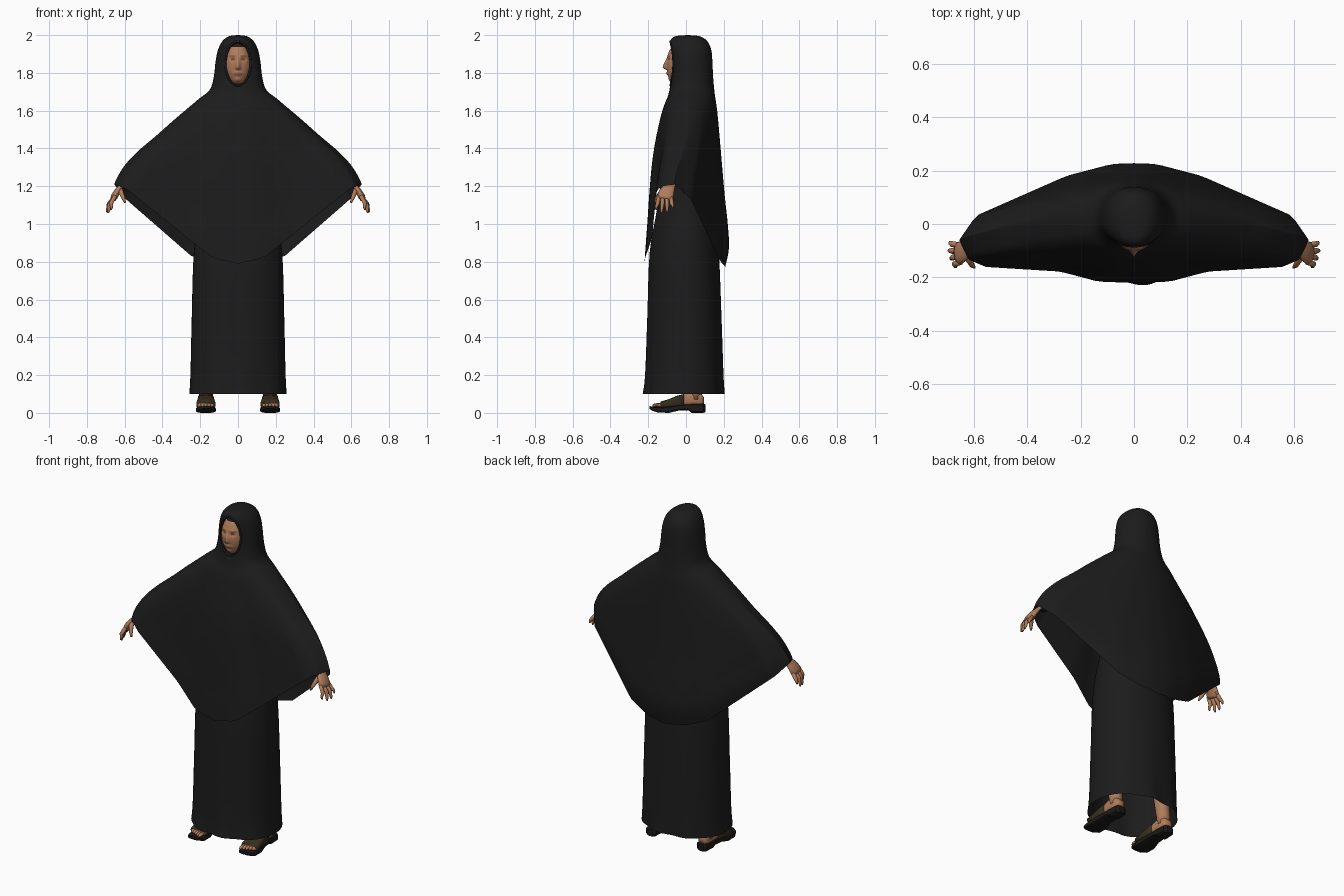
import bpy, bmesh
from math import cos, sin, pi, exp, sqrt
from mathutils import Vector

cube = bpy.data.objects.get("Cube")
if cube:
    bpy.data.objects.remove(cube, do_unlink=True)


def material(name, r, g, b):
    m = bpy.data.materials.new(name)
    m.use_nodes = True
    m.diffuse_color = (r, g, b, 1)
    m.node_tree.nodes["Principled BSDF"].inputs["Base Color"].default_value = (r, g, b, 1)
    return m


CLOTH = material("black cloth", 0.0115, 0.0115, 0.0115)
SKIN = material("brown skin", 0.43, 0.20, 0.105)
BROW = material("dark brow", 0.16, 0.075, 0.04)
LIPS = material("lips", 0.33, 0.13, 0.08)
STRAP = material("olive strap", 0.035, 0.027, 0.012)
SOLE = material("dark sole", 0.011, 0.010, 0.009)


def finish(bm, name, mats):
    bmesh.ops.recalc_face_normals(bm, faces=bm.faces)
    for f in bm.faces:
        f.smooth = True
    mesh = bpy.data.meshes.new(name)
    bm.to_mesh(mesh)
    bm.free()
    for m in mats:
        mesh.materials.append(m)
    ob = bpy.data.objects.new(name, mesh)
    bpy.context.collection.objects.link(ob)
    return ob


def loft(name, rings, mat, cap_start=True, cap_end=True):
    """Bridge equal closed rings of points."""
    bm = bmesh.new()
    rows = [[bm.verts.new(p) for p in ring] for ring in rings]
    n = len(rows[0])
    for a, b in zip(rows, rows[1:]):
        for i in range(n):
            j = (i + 1) % n
            bm.faces.new((a[i], a[j], b[j], b[i]))
    if cap_start:
        bm.faces.new(rows[0])
    if cap_end:
        bm.faces.new(rows[-1])
    return finish(bm, name, [mat])


def tube(name, path, mat, n=12, flat=1.0, wide=(0, 1, 0)):
    """Tapered tube through (x, y, z, radius) points, flattened across 'wide'."""
    pts = [Vector(p[:3]) for p in path]
    rings = []
    for i, p in enumerate(pts):
        d = (pts[min(i + 1, len(pts) - 1)] - pts[max(i - 1, 0)]).normalized()
        v = d.cross(Vector(wide)).normalized()
        u = v.cross(d)
        r = path[i][3]
        rings.append([p + u * r * cos(2 * pi * k / n) + v * r * flat * sin(2 * pi * k / n)
                      for k in range(n)])
    return loft(name, rings, mat)


def spline_rows(rows, steps):
    """Catmull-Rom resampling of rows of numbers."""
    out = []
    for i in range(len(rows) - 1):
        p0, p1, p2, p3 = (rows[max(0, min(len(rows) - 1, i + k))] for k in (-1, 0, 1, 2))
        for s in range(steps):
            t = s / steps
            out.append([0.5 * (2 * b + (c - a) * t + (2 * a - 5 * b + 4 * c - d) * t * t
                               + (3 * b - a - 3 * c + d) * t ** 3)
                        for a, b, c, d in zip(p0, p1, p2, p3)])
    return out + [list(rows[-1])]


def curve(points, u):
    """Straight-line interpolation through (u, value) points."""
    for (a, va), (b, vb) in zip(points, points[1:]):
        if u <= b:
            return va + (vb - va) * (u - a) / (b - a)
    return points[-1][1]


# Hooded cape: half width, edge z, front z, back z, front y, back y, side y
CAPE = [
    (0.004, 2.0, 2.0, 2.0, 0.006, 0.014, 0.01),
    (0.05, 1.993, 1.993, 1.993, -0.06, 0.075, 0.015),
    (0.085, 1.965, 1.965, 1.965, -0.084, 0.115, 0.02),
    (0.108, 1.915, 1.915, 1.915, -0.084, 0.135, 0.02),
    (0.12, 1.85, 1.85, 1.85, -0.08, 0.14, 0.02),
    (0.128, 1.78, 1.775, 1.775, -0.08, 0.144, 0.02),
    (0.15, 1.71, 1.69, 1.69, -0.092, 0.152, 0.02),
    (0.21, 1.66, 1.60, 1.60, -0.125, 0.165, 0.02),
    (0.34, 1.55, 1.46, 1.46, -0.158, 0.178, 0.01),
    (0.43, 1.47, 1.32, 1.32, -0.18, 0.19, 0.0),
    (0.53, 1.385, 1.15, 1.15, -0.195, 0.205, -0.02),
    (0.60, 1.31, 1.0, 0.99, -0.205, 0.222, -0.04),
    (0.64, 1.245, 0.88, 0.87, -0.214, 0.227, -0.055),
    (0.655, 1.21, 0.79, 0.77, -0.22, 0.207, -0.06),
]
# Depth and hem drop from the centre (0) to the wrist (1)
FRONT_DEPTH = [(0, 1), (0.2, 0.98), (0.42, 0.74), (0.85, 0.63), (0.95, 0.45), (1, 0)]
BACK_DEPTH = [(0, 1), (0.13, 0.99), (0.4, 0.83), (0.91, 0.32), (1, 0)]
FRONT_DROP = [(0, 1), (0.2, 0.93), (0.3, 0.81), (0.9, 0.06), (1, 0)]
BACK_DROP = [(0, 1), (0.2, 0.96), (0.38, 0.86), (0.92, 0.16), (1, 0)]
FACE_Z = 1.85


def cape_ring(row, n=112):
    w, ze, zf, zb, yf, yb, ys = row
    blend = max(0, min(1, (w - 0.2) / 0.4))
    ring = []
    for k in range(n):
        a = 2 * pi * k / n
        u = abs(cos(a))
        x = w * cos(a)
        front = sin(a) < 0
        oval = (1 - u ** 2.2) ** (1 / 2.2)
        depth = oval + (curve(FRONT_DEPTH if front else BACK_DEPTH, u) - oval) * blend
        y = ys + ((yf if front else yb) - ys) * depth
        z = ze + ((zf if front else zb) - ze) * curve(FRONT_DROP if front else BACK_DROP, u)
        # recess for the face
        q = (x / 0.064) ** 2 + ((z - FACE_Z) / 0.112) ** 2
        if front and q < 1:
            y += 0.08 * min(1, (1 - q) * 5)
        ring.append((x, y, z))
    return ring


loft("hooded_cape", [cape_ring(r) for r in spline_rows(CAPE, 5)], CLOTH, cap_end=False)

# Rim of the hood opening
rim = []
for k in range(48):
    a = 2 * pi * k / 48
    x, z = 0.066 * cos(a), FACE_Z + 0.116 * sin(a)
    centre = Vector((x, 0.022 - 0.104 * sqrt(1 - (x / 0.125) ** 2), z))
    out = Vector((cos(a), 0, sin(a)))
    rim.append([centre + 0.006 * (out * cos(b) + Vector((0, sin(b), 0)))
                for b in (2 * pi * j / 8 for j in range(8))])
loft("hood_rim", rim + [rim[0]], CLOTH, False, False)


# Face with sculpted features
def bump(x, z, cx, cz, sx, sz):
    return exp(-((abs(x) - cx) / sx) ** 2 - ((z - cz) / sz) ** 2)


bm = bmesh.new()
bmesh.ops.create_uvsphere(bm, u_segments=96, v_segments=72, radius=1)
for v in bm.verts:
    x, z = v.co.x * 0.074, FACE_Z - 0.005 + v.co.z * 0.12
    y = v.co.y * 0.1
    if y < 0:
        y = -0.103 * abs(v.co.y) ** 0.7
        nose = max(0, min(1, (1.885 - z) / 0.055)) if z > 1.826 else max(0, 1 - (1.826 - z) / 0.012)
        y -= 0.021 * nose * exp(-(x / 0.011) ** 2)
        y -= 0.007 * bump(x, z, 0.0, 1.795, 0.022, 0.01)
        y -= 0.008 * bump(x, z, 0.0, 1.762, 0.02, 0.014)
        y -= 0.003 * bump(x, z, 0.026, 1.89, 0.022, 0.008)
        y += 0.008 * bump(x, z, 0.027, 1.871, 0.014, 0.009)
    v.co = (x, y, z)
for f in bm.faces:
    c = f.calc_center_median()
    x = abs(c.x)
    if c.z > 1.937:
        f.material_index = 3
    elif c.y < 0 and (0.012 < x < 0.044 and abs(c.z - 1.89 + x * x * 2) < 0.003
                      or 0.018 < x < 0.036 and abs(c.z - 1.871) < 0.003):
        f.material_index = 1
    elif c.y < 0 and (x / 0.023) ** 2 + ((c.z - 1.795) / 0.008) ** 2 < 1:
        f.material_index = 2
finish(bm, "face", [SKIN, BROW, LIPS, CLOTH])

# Long robe: z, half width, front y, back y, fold depth
ROBE = [(0.10, 0.258, -0.232, 0.208, 0.007), (0.2, 0.252, -0.218, 0.2, 0.003),
        (0.5, 0.245, -0.206, 0.189, 0.001), (0.85, 0.234, -0.192, 0.174, 0),
        (1.1, 0.2, -0.15, 0.15, 0), (1.45, 0.17, -0.1, 0.12, 0), (1.65, 0.07, -0.04, 0.08, 0)]


def robe_ring(row, n=72):
    z, w, yf, yb, fold = row
    ring = []
    for k in range(n):
        a = 2 * pi * k / n
        c, s = cos(a), sin(a)
        r = 1 / (abs(c) ** 2.15 + abs(s) ** 2.15) ** (1 / 2.15)
        wave = fold * cos(9 * a) * abs(s)
        ring.append((w * r * c, (yf + yb) / 2 + ((yb - yf) / 2 + wave - fold) * r * s, z))
    return ring


loft("robe", [robe_ring(r) for r in spline_rows(ROBE, 4)], CLOTH, cap_start=False)


def slab(name, x, sections, mat, n=20):
    """Loft along y from (y, half width, low z, high z) sections."""
    rings = []
    for y, w, lo, hi in sections:
        ring = []
        for k in range(n):
            c, s = cos(2 * pi * k / n), sin(2 * pi * k / n)
            r = 1 / (c ** 4 + s ** 4) ** 0.25
            ring.append((x + w * r * c, y, (lo + hi) / 2 + (hi - lo) / 2 * r * s))
        rings.append(ring)
    return loft(name, rings, mat)


for s, side in ((1, "left"), (-1, "right")):
    # Sleeve and hand
    tube(side + "_sleeve", [(s * 0.12, 0.03, 1.52, 0.075), (s * 0.38, -0.01, 1.37, 0.06),
                            (s * 0.60, -0.07, 1.225, 0.036)], CLOTH, 16)
    tube(side + "_palm", [(s * 0.585, -0.068, 1.235, 0.026), (s * 0.615, -0.083, 1.205, 0.027),
                          (s * 0.637, -0.1, 1.175, 0.039), (s * 0.655, -0.11, 1.145, 0.044),
                          (s * 0.662, -0.113, 1.13, 0.036)], SKIN, 16, 0.42)
    for i, (tip_x, tip_z) in enumerate(((0.672, 1.075), (0.687, 1.058), (0.694, 1.062), (0.692, 1.085))):
        y0, y1 = -0.143 + 0.021 * i, -0.158 + 0.029 * i
        tube(f"{side}_finger_{i + 1}", [
            (s * 0.65, y0, 1.15, 0.011), (s * (0.35 + tip_x * 0.48), (y0 + y1) / 2, 1.108, 0.011),
            (s * (tip_x - 0.003), y1, tip_z + 0.015, 0.008), (s * tip_x, y1, tip_z, 0.004)], SKIN, 10)
    tube(side + "_thumb", [(s * 0.625, -0.095, 1.19, 0.014), (s * 0.618, -0.135, 1.165, 0.013),
                           (s * 0.606, -0.155, 1.135, 0.010), (s * 0.598, -0.163, 1.113, 0.005)],
         SKIN, 10, 1.0, (1, 0, 0))

    # Leg, foot and sandal
    fx = s * 0.17
    tube(side + "_leg", [(fx, 0.05, 0.07, 0.036), (fx, 0.045, 0.13, 0.038),
                         (s * 0.15, 0.03, 0.4, 0.05)], SKIN, 16)
    slab(side + "_foot", fx, [(0.094, 0.02, 0.045, 0.085), (0.08, 0.032, 0.04, 0.1),
                              (0.03, 0.036, 0.04, 0.115), (-0.04, 0.036, 0.035, 0.09),
                              (-0.1, 0.044, 0.03, 0.062), (-0.14, 0.043, 0.03, 0.05)], SKIN)
    for i in range(5):
        tx = s * (0.137 + 0.0165 * i)
        end = -0.178 + 0.007 * i
        tube(f"{side}_toe_{i + 1}", [(tx, -0.13, 0.043, 0.010), (tx, end + 0.012, 0.041, 0.010),
                                     (tx, end, 0.038, 0.005)], SKIN, 10, 1.0, (1, 0, 0))
    slab(side + "_strap", fx, [(-0.01, 0.043, 0.03, 0.1), (-0.05, 0.044, 0.03, 0.09),
                               (-0.09, 0.05, 0.026, 0.073), (-0.135, 0.051, 0.025, 0.06)], STRAP)
    sole = slab(side + "_sole", fx, [
        (0.102, 0.018, 0.004, 0.045), (0.09, 0.034, 0, 0.05), (0.03, 0.037, 0, 0.05),
        (0.015, 0.037, 0.012, 0.048), (-0.04, 0.042, 0.012, 0.042), (-0.09, 0.053, 0, 0.034),
        (-0.15, 0.053, 0.002, 0.03), (-0.18, 0.038, 0.012, 0.034), (-0.194, 0.016, 0.022, 0.036)], SOLE)
    bpy.ops.object.select_all(action='DESELECT')
    sole.select_set(True)
    bpy.context.view_layer.objects.active = sole
    bpy.ops.object.shade_smooth_by_angle()
